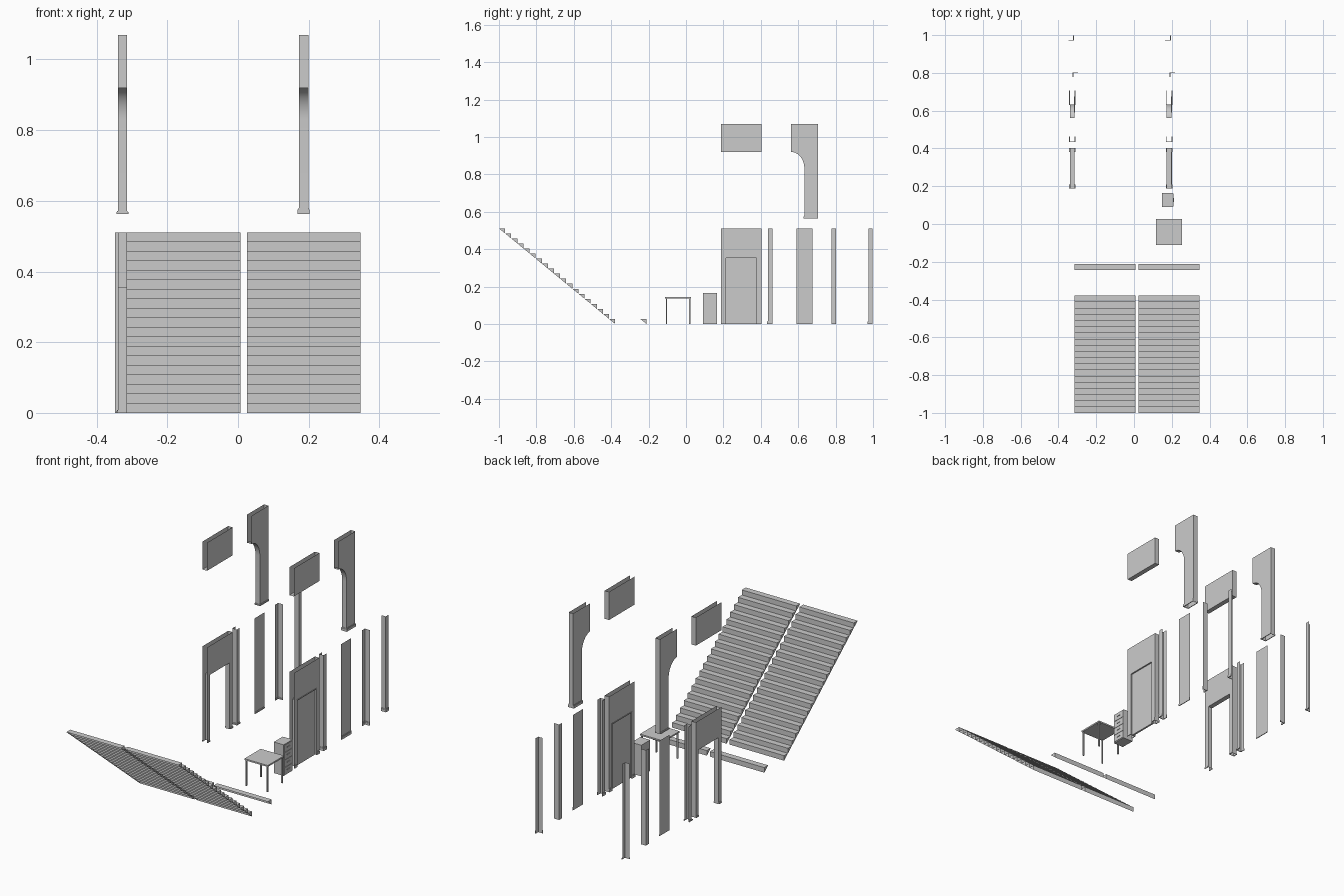
import bpy, bmesh, math

if "Cube" in bpy.data.objects:
    bpy.data.objects.remove(bpy.data.objects["Cube"])


def make(name, bm):
    bmesh.ops.remove_doubles(bm, verts=bm.verts, dist=1e-5)
    bmesh.ops.recalc_face_normals(bm, faces=bm.faces)
    me = bpy.data.meshes.new(name)
    bm.to_mesh(me)
    bm.free()
    ob = bpy.data.objects.new(name, me)
    bpy.context.collection.objects.link(ob)
    return ob


def add_box(bm, x0, x1, y0, y1, z0, z1):
    v = bmesh.ops.create_cube(bm, size=1)["verts"]
    for p in v:
        p.co = ((x0 + x1) / 2 + p.co.x * (x1 - x0),
                (y0 + y1) / 2 + p.co.y * (y1 - y0),
                (z0 + z1) / 2 + p.co.z * (z1 - z0))


def boxes(name, *items):
    bm = bmesh.new()
    for it in items:
        add_box(bm, *it)
    return make(name, bm)


def shell(name, pts, x0, x1, skip=()):
    """Side profile (y, z) as two plates, joined along all edges but the skipped ones."""
    bm = bmesh.new()
    a = [bm.verts.new((x0, y, z)) for y, z in pts]
    b = [bm.verts.new((x1, y, z)) for y, z in pts]
    bm.faces.new(a)
    bm.faces.new(b[::-1])
    n = len(pts)
    for i in range(n):
        if i not in skip:
            j = (i + 1) % n
            bm.faces.new((a[j], a[i], b[i], b[j]))
    return make(name, bm)


def strip(name, path, z0, z1):
    """Thin upright sheet following an (x, y) path."""
    bm = bmesh.new()
    lo = [bm.verts.new((x, y, z0)) for x, y in path]
    hi = [bm.verts.new((x, y, z1)) for x, y in path]
    for i in range(len(path) - 1):
        bm.faces.new((lo[i], lo[i + 1], hi[i + 1], hi[i]))
    return make(name, bm)


# Stairs: steps (open underneath) repeated down each flight, plus a loose single step
DY, DZ = 0.0327, 0.0269
for side, x0, x1 in (("left", -0.315, 0.007), ("right", 0.025, 0.347)):
    top = 19 * DZ
    tri = [(-1, top), (-1 + DY, top), (-1 + DY, top - DZ)]
    flight = shell(f"{side}_stair_flight", tri, x0, x1, skip=(2,))
    arr = flight.modifiers.new("steps", "ARRAY")
    arr.count = 19
    arr.use_relative_offset = False
    arr.use_constant_offset = True
    arr.constant_offset_displace = (0, DY, -DZ)
    shell(f"{side}_single_step",
          [(-0.244, DZ), (-0.244 + DY, DZ), (-0.244 + DY, 0)], x0, x1, skip=(2,))

# Table
boxes("table_top", (0.116, 0.254, -0.111, 0.026, 0.137, 0.145))
boxes("table_legs", *[(x, x + 0.007, y, y + 0.007, 0, 0.137)
                      for x in (0.119, 0.244) for y in (-0.108, 0.016)])

# Drawer cabinet facing +x
boxes("cabinet_body", (0.149, 0.207, 0.09, 0.165, 0, 0.166))
boxes("drawer_fronts", *[(0.207, 0.209, 0.093, 0.162, 0.005 + i * 0.04, 0.042 + i * 0.04)
                         for i in range(4)])
boxes("drawer_handles", *[(0.209, 0.212, 0.117, 0.138, 0.023 + i * 0.04, 0.027 + i * 0.04)
                          for i in range(4)])

# Wall pieces: the same kit on both sides, with a low or a tall skirting
for side, x0, base_h in (("left", -0.340, 0.008), ("right", 0.173, 0.017)):
    x1 = x0 + 0.026
    # upper header, open on top and at the near end
    shell(f"{side}_header", [(0.187, 1.07), (0.187, 0.92), (0.403, 0.92), (0.403, 1.07)],
          x0, x1, skip=(0, 3))
    # half arch
    arc = [(0.562 + 0.071 * math.sin(t), 0.83 + 0.09 * math.cos(t))
           for t in [i * math.pi / 20 for i in range(11)]]
    arch = [(0.562, 1.07)] + arc + [(0.633, 0.563), (0.706, 0.563), (0.706, 1.07)]
    n = len(arch)
    ob = shell(f"{side}_half_arch", arch, x0, x1, skip=(0, n - 3, n - 1))
    bpy.context.view_layer.objects.active = ob
    ob.select_set(True)
    bpy.ops.object.shade_smooth_by_angle(angle=math.radians(30))
    ob.select_set(False)
    # doorway wall
    door = [(0.187, 0.51), (0.187, 0), (0.212, 0), (0.212, 0.355),
            (0.378, 0.355), (0.378, 0), (0.403, 0), (0.403, 0.51)]
    shell(f"{side}_doorway_wall", door, x0, x1, skip=(0, 1, 5, 7))
    # narrow wall end, flat panel, and the two corners
    strip(f"{side}_wall_end", [(x0, 0.463), (x0, 0.438), (x1, 0.438), (x1, 0.463)], 0, 0.51)
    strip(f"{side}_flat_panel", [(x1 - 0.003, 0.59), (x1 - 0.003, 0.675)], 0, 0.51)
    c = x0 + 0.015
    strip(f"{side}_inner_corner", [(c, 0.777), (c, 0.803), (c + 0.029, 0.803)], 0, 0.51)
    strip(f"{side}_outer_corner", [(c - 0.023, 0.975), (c + 0.003, 0.975), (c + 0.003, 0.998)],
          0, 0.51)

    # skirting boards: a thick foot with a thinner upper lip
    sk = []
    for t, h in ((0.004, base_h * 0.75), (0.002, base_h)):
        for ya, yb, z in ((0.187, 0.209, 0), (0.381, 0.403, 0), (0.438 - t, 0.463, 0),
                          (0.633 - t, 0.706, 0.563)):
            sk += [(x0 - t, x0, ya, yb, z, z + h), (x1, x1 + t, ya, yb, z, z + h)]
        for y, z in ((0.438, 0), (0.633, 0.563)):
            sk.append((x0, x1, y - t, y, z, z + h))
        sk += [(x1 - 0.003, x1 - 0.003 + t, 0.59, 0.675, 0, h),
               (c, c + t, 0.777, 0.803, 0, h), (c, c + 0.029, 0.803 - t, 0.803, 0, h),
               (c - 0.023, c + 0.003 + t, 0.975 - t, 0.975, 0, h),
               (c + 0.003, c + 0.003 + t, 0.975, 0.998, 0, h)]
    boxes(f"{side}_skirting", *sk)

    if side == "right":
        # closed door with a slim frame
        boxes("door_panel", (x0 + 0.008, x1 - 0.008, 0.212, 0.378, 0, 0.355))
        boxes("door_frame", *[f for xa in (x0 - 0.002, x1 - 0.001) for f in (
            (xa, xa + 0.003, 0.209, 0.214, 0, 0.358),
            (xa, xa + 0.003, 0.376, 0.381, 0, 0.358),
            (xa, xa + 0.003, 0.214, 0.376, 0.353, 0.358))])
